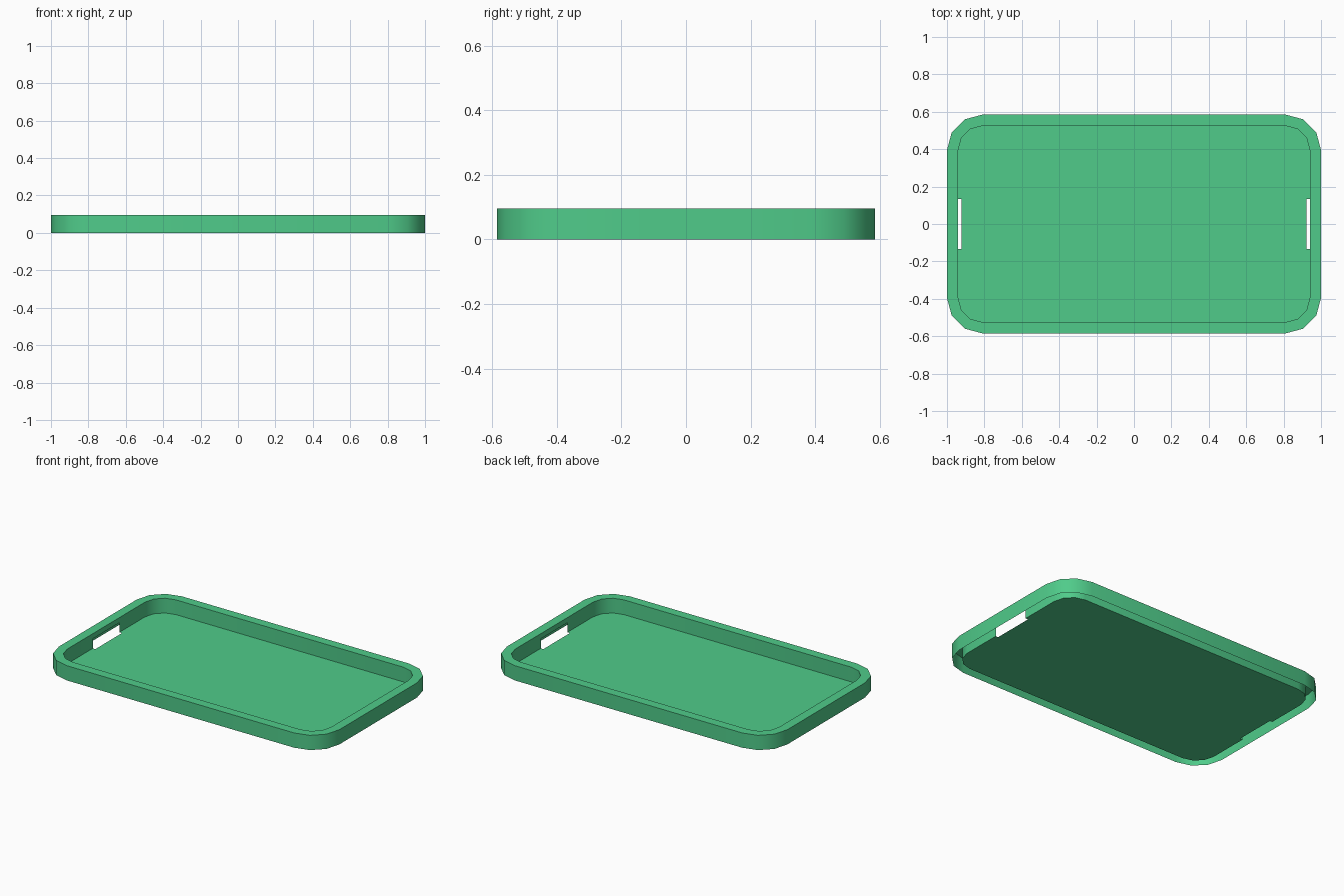
import bpy, bmesh, math

if "Cube" in bpy.data.objects:
    bpy.data.objects.remove(bpy.data.objects["Cube"])

H = 0.095             # rim height
SLOT_Y = 0.135        # half length of each handle slot
SLOT_TOP = 0.062      # top of the slot in the inner wall
SLOT_X = 0.922        # how far the slot bites into the floor
CX, CY = 0.81, 0.395  # centres of the corner arcs


def outline(r):
    """Rounded rectangle, three sides per corner, with extra points at the slots."""
    pts = []
    for sx, sy, start in ((1, 1, 0), (-1, 1, 90), (-1, -1, 180), (1, -1, 270)):
        for i in range(4):
            a = math.radians(start + 30 * i)
            pts.append((sx * CX + r * math.cos(a), sy * CY + r * math.sin(a)))
        if start == 90:
            pts += [(-CX - r, SLOT_Y), (-CX - r, -SLOT_Y)]
    return pts + [(CX + r, -SLOT_Y), (CX + r, SLOT_Y)]


def is_slot(p, q):
    return all(abs(abs(v[1]) - SLOT_Y) < 1e-6 for v in (p, q))


bm = bmesh.new()
outer, inner = outline(0.19), outline(0.13)
n = len(outer)


def ring(pts, z):
    return [bm.verts.new((x, y, z)) for x, y in pts]


out_low, out_top = ring(outer, 0), ring(outer, H)
in_low, in_top = ring(inner, 0), ring(inner, H)
floor = []

for i in range(n):
    j = (i + 1) % n
    # outer wall and flat top of the rim (the rim is hollow and open below)
    bm.faces.new((out_low[i], out_low[j], out_top[j], out_top[i]))
    bm.faces.new((out_top[i], out_top[j], in_top[j], in_top[i]))
    floor.append(in_low[i])
    # inner wall, left open at the slots, where the floor is notched too
    a, b = in_low[i], in_low[j]
    if is_slot(inner[i], inner[j]):
        a, b = ring((inner[i], inner[j]), SLOT_TOP)
        sx = math.copysign(SLOT_X, inner[i][0])
        floor += ring(((sx, inner[i][1]), (sx, inner[j][1])), 0)
    bm.faces.new((b, a, in_top[i], in_top[j]))

# floor sheet
bm.faces.new(floor)

mesh = bpy.data.meshes.new("tray")
bm.to_mesh(mesh)
bm.free()
tray = bpy.data.objects.new("tray", mesh)
bpy.context.collection.objects.link(tray)

# green plastic
mat = bpy.data.materials.new("green_plastic")
mat.diffuse_color = (0.08, 0.60, 0.255, 1)
mat.use_nodes = True
mat.node_tree.nodes["Principled BSDF"].inputs["Base Color"].default_value = mat.diffuse_color
mesh.materials.append(mat)

bpy.context.view_layer.objects.active = tray
tray.select_set(True)
bpy.ops.object.shade_smooth_by_angle(angle=math.radians(35))
